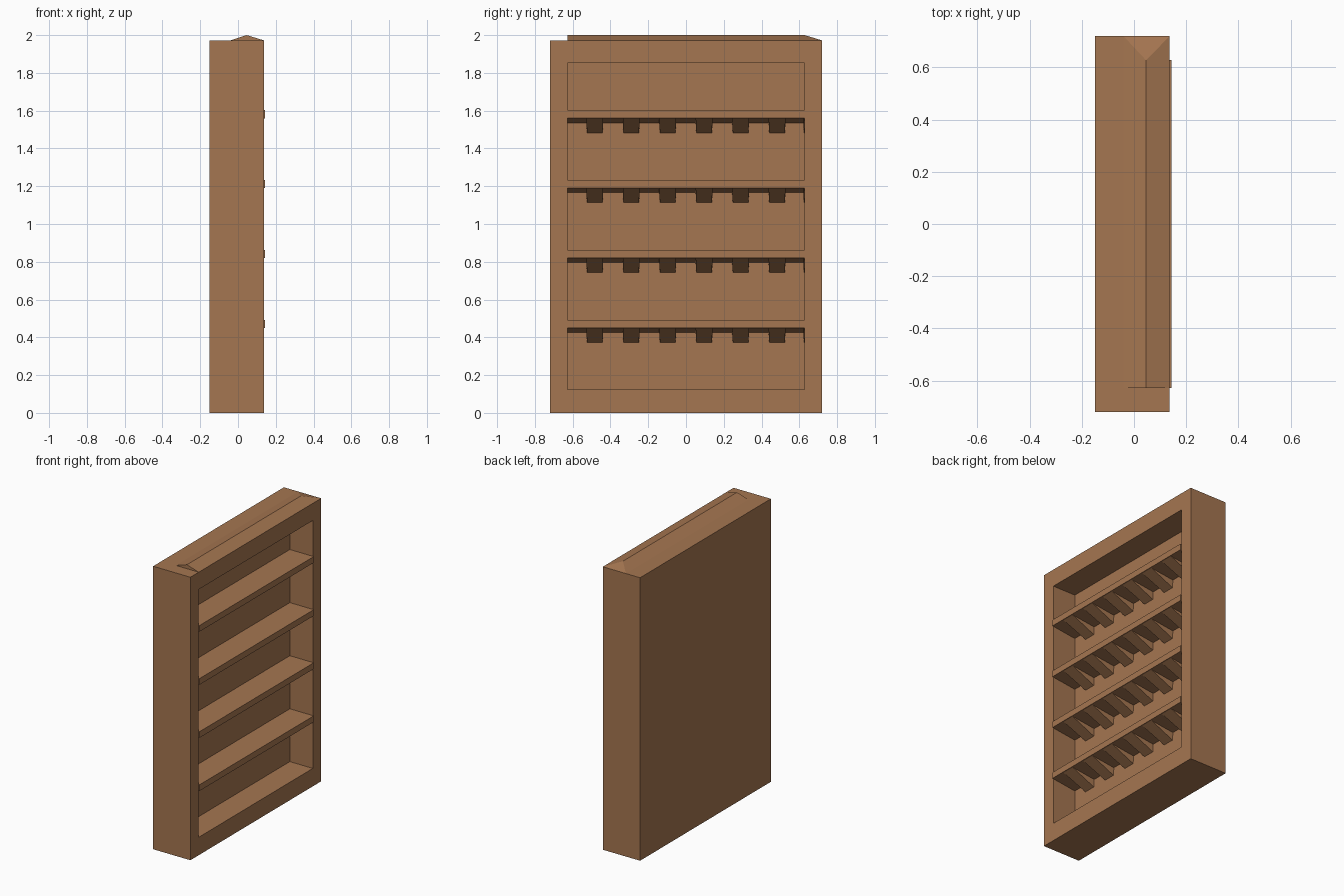
import bpy, bmesh

if "Cube" in bpy.data.objects:
    bpy.data.objects.remove(bpy.data.objects["Cube"])

wood = bpy.data.materials.new("brown_wood")
wood.diffuse_color = (0.376, 0.181, 0.082, 1)
wood.use_nodes = True
wood.node_tree.nodes["Principled BSDF"].inputs["Base Color"].default_value = wood.diffuse_color

X_BACK, X_FRONT, X_WALL = -0.15, 0.137, -0.04
HALF, TOP = 0.72, 1.972
OPEN_Y, OPEN_Z0, OPEN_Z1 = 0.628, 0.125, 1.852


def finish(bm, name):
    bmesh.ops.recalc_face_normals(bm, faces=bm.faces)
    mesh = bpy.data.meshes.new(name)
    bm.to_mesh(mesh)
    bm.free()
    mesh.materials.append(wood)
    obj = bpy.data.objects.new(name, mesh)
    bpy.context.collection.objects.link(obj)
    return obj


def loft(name, points):
    """Solid from an xz profile; each point is (x, z, y_start, y_end)."""
    bm = bmesh.new()
    a = [bm.verts.new((x, y0, z)) for x, z, y0, y1 in points]
    b = [bm.verts.new((x, y1, z)) for x, z, y0, y1 in points]
    bm.faces.new(a)
    bm.faces.new(b)
    n = len(points)
    for i in range(n):
        j = (i + 1) % n
        bm.faces.new((a[i], a[j], b[j], b[i]))
    return finish(bm, name)


# Case: a block with a recessed opening on the +x side
bm = bmesh.new()
bmesh.ops.create_cube(bm, size=1)
for v in bm.verts:
    v.co = (X_FRONT if v.co.x > 0 else X_BACK,
            HALF if v.co.y > 0 else -HALF,
            TOP if v.co.z > 0 else 0)
bm.normal_update()
front = max(bm.faces, key=lambda f: f.normal.x)
bmesh.ops.inset_individual(bm, faces=[front], thickness=0.05)
for v in front.verts:
    v.co.y = OPEN_Y if v.co.y > 0 else -OPEN_Y
    v.co.z = OPEN_Z1 if v.co.z > 1 else OPEN_Z0
ext = bmesh.ops.extrude_discrete_faces(bm, faces=[front])
for v in ext["faces"][0].verts:
    v.co.x = X_WALL
finish(bm, "case")

# Shelves with sloping undersides and rows of wedge brackets
for s in range(4):
    z = 0.45 + 0.37 * s
    y = OPEN_Y
    loft(f"shelf_{s + 1}", [(X_WALL, z + 0.043, -y, y), (0.144, z + 0.043, -y, y),
                            (0.144, z, -y, y), (X_WALL, z - 0.024, -y, y)])
    for t in range(6):
        c = -0.483 + 0.193 * t
        loft(f"bracket_{s + 1}_{t + 1}",
             [(0.143, z + 0.002, c - 0.045, c + 0.045),
              (X_WALL, z - 0.022, c - 0.045, c + 0.045),
              (X_WALL, z - 0.077, c - 0.041, c + 0.041)])
    # Sliver of the last bracket against the side wall
    loft(f"bracket_{s + 1}_7", [(0.143, z + 0.002, 0.622, y),
                                (X_WALL, z - 0.022, 0.622, y),
                                (X_WALL, z - 0.077, 0.624, y)])

# Low ridged cap on top, hipped at the +y end
loft("top_ridge", [(X_WALL, TOP, -0.628, HALF), (0.046, 2.0, -0.628, 0.628),
                   (X_FRONT, TOP, -0.628, HALF)])
